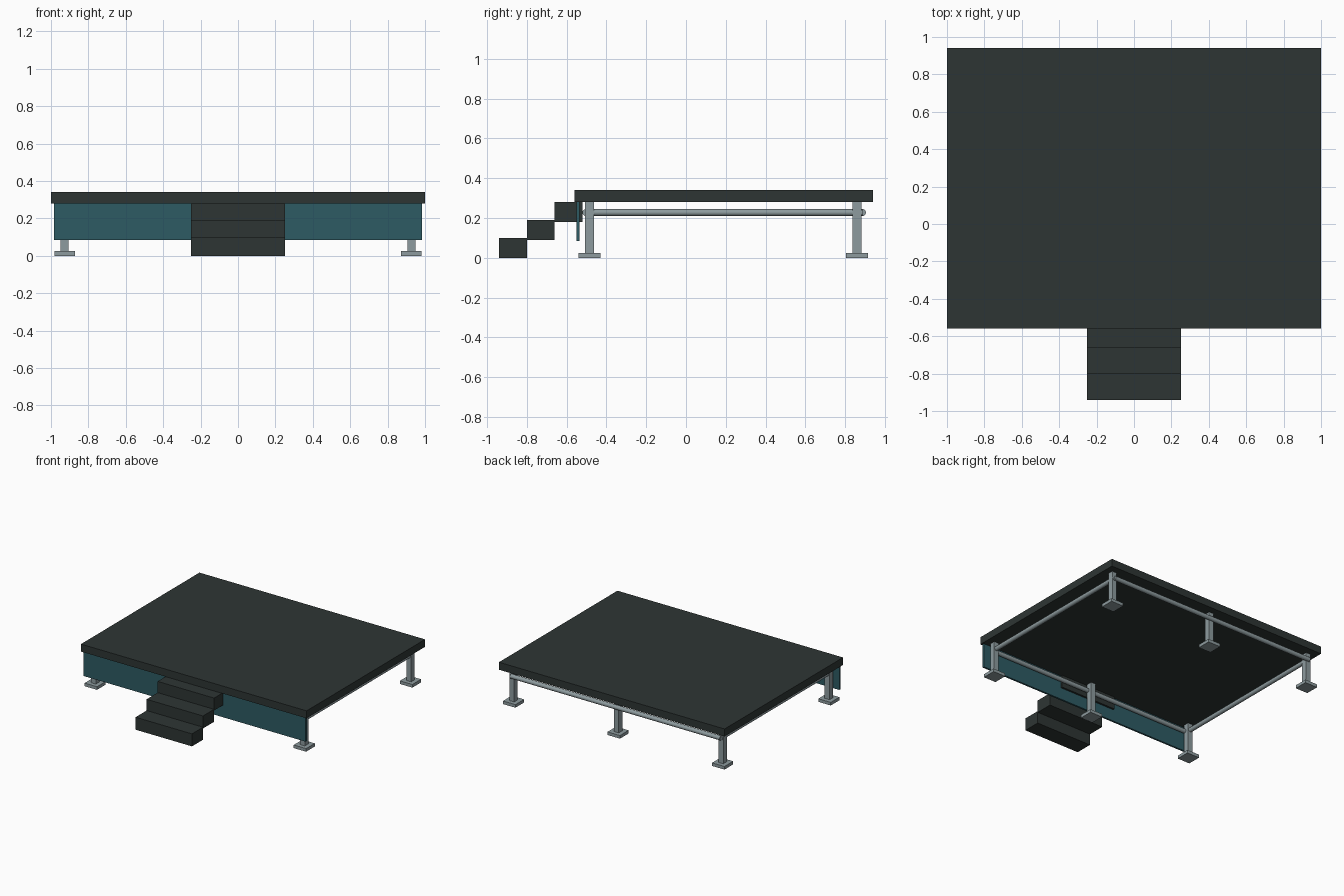
import bpy
import math

if "Cube" in bpy.data.objects:
    bpy.data.objects.remove(bpy.data.objects["Cube"])


def material(name, rgb):
    m = bpy.data.materials.new(name)
    m.diffuse_color = (*rgb, 1)
    m.use_nodes = True
    m.node_tree.nodes["Principled BSDF"].inputs["Base Color"].default_value = m.diffuse_color
    return m


DARK = material("dark_decking", (0.027, 0.036, 0.034))
TEAL = material("teal_panel", (0.027, 0.105, 0.127))
STEEL = material("grey_steel", (0.27, 0.33, 0.345))


def box(name, x, y, z, mat):
    """Box from (min, max) ranges on each axis."""
    bpy.ops.mesh.primitive_cube_add(
        size=1, location=[(a + b) / 2 for a, b in (x, y, z)])
    ob = bpy.context.object
    ob.name = name
    ob.scale = [b - a for a, b in (x, y, z)]
    bpy.ops.object.transform_apply(location=False, rotation=False, scale=True)
    ob.data.materials.append(mat)


def pipe(name, center, length, axis):
    """Horizontal round rail along the x or y axis."""
    rot = (0, math.pi / 2, 0) if axis == "x" else (math.pi / 2, 0, 0)
    bpy.ops.mesh.primitive_cylinder_add(
        vertices=16, radius=0.0175, depth=length, location=center, rotation=rot)
    ob = bpy.context.object
    ob.name = name
    ob.data.materials.append(STEEL)
    bpy.ops.object.shade_smooth_by_angle(angle=math.radians(40))


# Deck slab and front skirt
box("deck", (-1, 1), (-0.56, 0.94), (0.28, 0.34), DARK)
box("front_skirt", (-0.985, 0.985), (-0.55, -0.535), (0.085, 0.28), TEAL)

# Three block steps
for i in range(3):
    y, z = -0.94 + 0.14 * i, 0.09 * i
    box(f"step_{i + 1}", (-0.25, 0.25), (y, y + 0.14), (z, z + 0.10), DARK)

# Posts with square foot plates
for row, y in (("front", -0.485), ("back", 0.86)):
    for side, x in (("left", -0.927), ("middle", 0), ("right", 0.927)):
        box(f"{row}_{side}_post", (x - 0.0215, x + 0.0215),
            (y - 0.0225, y + 0.0225), (0.02, 0.28), STEEL)
        box(f"{row}_{side}_foot", (x - 0.055, x + 0.055),
            (y - 0.055, y + 0.055), (0, 0.025), STEEL)

# Rails joining the posts
RAIL_Z = 0.2275
pipe("front_rail", (0, -0.503, RAIL_Z), 1.86, "x")
pipe("back_rail", (0, 0.887, RAIL_Z), 1.86, "x")
for side, x in (("left", -0.927), ("right", 0.927)):
    pipe(f"{side}_rail", (x, 0.192, RAIL_Z), 1.39, "y")
